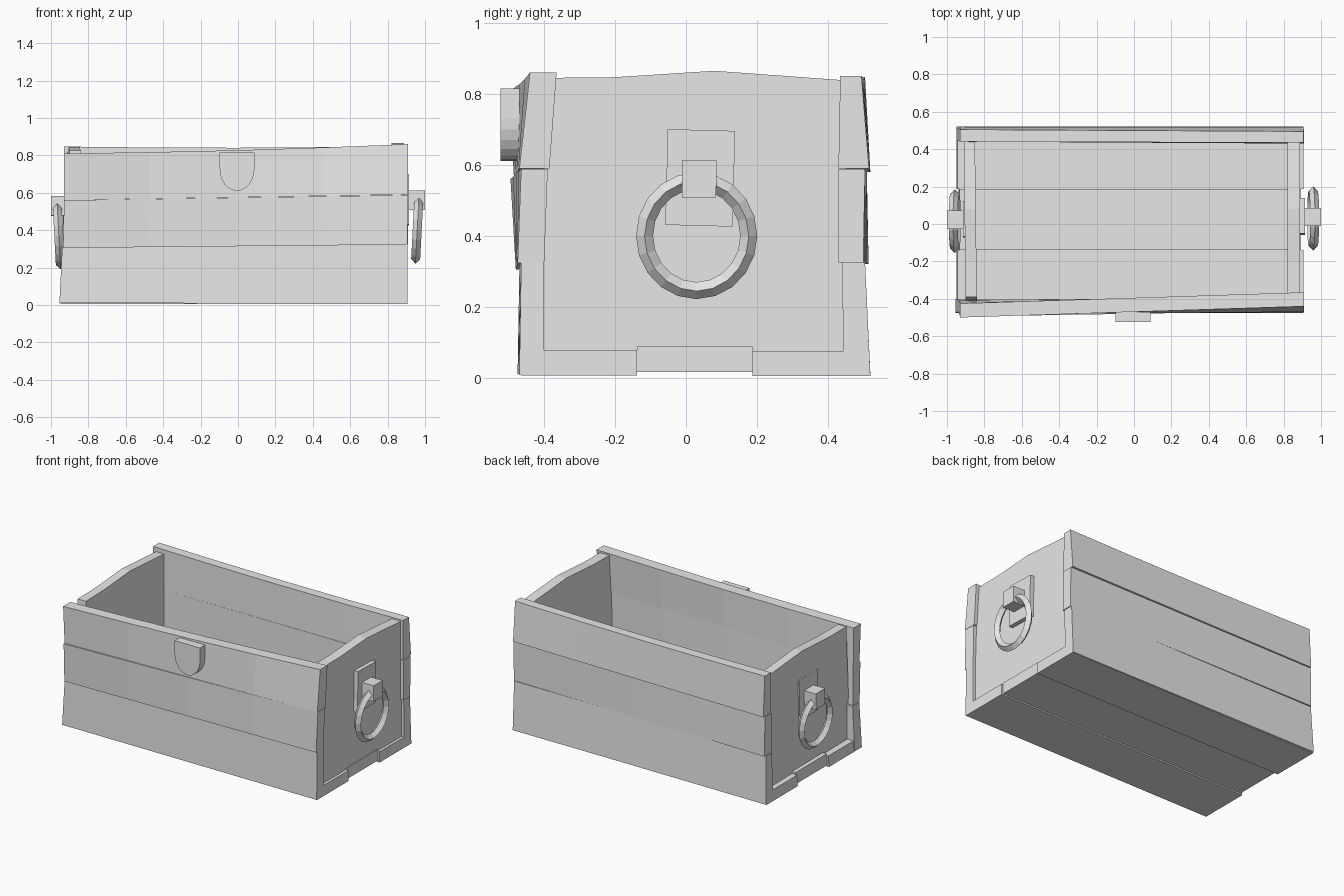
import bpy, bmesh
from math import pi, cos, sin, radians
from mathutils import Matrix, Vector

cube = bpy.data.objects.get("Cube")
if cube:
    bpy.data.objects.remove(cube, do_unlink=True)

grey = bpy.data.materials.new("plain grey")
grey.use_nodes = True
grey.diffuse_color = (0.8, 0.8, 0.8, 1)
grey.node_tree.nodes["Principled BSDF"].inputs["Base Color"].default_value = (0.8, 0.8, 0.8, 1)


def finish(name, bm):
    bmesh.ops.recalc_face_normals(bm, faces=bm.faces)
    mesh = bpy.data.meshes.new(name)
    bm.to_mesh(mesh)
    bm.free()
    mesh.materials.append(grey)
    obj = bpy.data.objects.new(name, mesh)
    bpy.context.collection.objects.link(obj)
    return obj


def loft(name, rings):
    """Join equal rings of points into a closed solid."""
    bm = bmesh.new()
    rows = [[bm.verts.new(p) for p in ring] for ring in rings]
    n = len(rows[0])
    for a, b in zip(rows, rows[1:]):
        for i in range(n):
            j = (i + 1) % n
            bm.faces.new((a[i], a[j], b[j], b[i]))
    bm.faces.new(rows[0])
    bm.faces.new(rows[-1])
    return finish(name, bm)


def plank(name, left, right, sag=0.0):
    """Each end is a top and a bottom edge: (x, y outer, y inner, z)."""
    def corners(end):
        (xt, ot, it, zt), (xb, ob, ib, zb) = end
        return [Vector(p) for p in ((xt, ot, zt), (xt, it, zt), (xb, ib, zb), (xb, ob, zb))]
    a, b = corners(left), corners(right)
    rings = []
    for k in range(5):
        t = k / 4
        drop = Vector((0, 0, -sag * sin(pi * t)))
        rings.append([p.lerp(q, t) + (drop if i < 2 else Vector()) for i, (p, q) in enumerate(zip(a, b))])
    return loft(name, rings)


# Front planks
plank("front_top_plank",
      ((-0.93, -0.50, -0.425, 0.81), (-0.93, -0.485, -0.42, 0.56)),
      ((0.91, -0.44, -0.365, 0.86), (0.91, -0.47, -0.385, 0.59)), 0.008)
plank("front_middle_plank",
      ((-0.93, -0.495, -0.42, 0.56), (-0.935, -0.48, -0.41, 0.305)),
      ((0.91, -0.465, -0.39, 0.588), (0.905, -0.475, -0.40, 0.323)))
plank("front_bottom_plank",
      ((-0.94, -0.47, -0.40, 0.305), (-0.955, -0.475, -0.40, 0.01)),
      ((0.905, -0.465, -0.40, 0.323), (0.905, -0.47, -0.40, 0.008)))

# Back planks
plank("back_top_plank",
      ((-0.93, 0.505, 0.44, 0.847), (-0.93, 0.52, 0.44, 0.58)),
      ((0.905, 0.495, 0.435, 0.85), (0.905, 0.516, 0.43, 0.59)), 0.008)
plank("back_middle_plank",
      ((-0.935, 0.51, 0.44, 0.58), (-0.935, 0.515, 0.44, 0.32)),
      ((0.91, 0.505, 0.43, 0.588), (0.91, 0.50, 0.43, 0.325)))
plank("back_bottom_plank",
      ((-0.94, 0.505, 0.445, 0.32), (-0.95, 0.52, 0.445, 0.01)),
      ((0.905, 0.505, 0.44, 0.325), (0.905, 0.52, 0.445, 0.005)))

# Floor planks
for name, y0, y1, low, high, out in (("front", -0.465, -0.138, 0.006, 0.077, 0),
                                     ("middle", -0.138, 0.188, 0.015, 0.088, 0.012),
                                     ("back", 0.188, 0.515, 0.004, 0.075, 0)):
    x0, x1 = -0.945 + out, 0.905 - out
    plank("floor_" + name + "_plank",
          ((x0, y0, y1, high), (x0 - 0.005, y0, y1, low)),
          ((x1, y0, y1, high), (x1, y0, y1, low)))

# End panels with a peaked top edge
outline = ((-0.43, 0.05), (0.46, 0.05), (0.45, 0.838), (0.26, 0.852),
           (0.08, 0.865), (-0.2, 0.847), (-0.39, 0.845))
loft("left_end_panel", [[(x, y, z) for y, z in outline] for x in (0.82, 0.887)])
loft("right_end_panel", [[(x - 0.012 * y, y, z - 0.02) for y, z in outline] for x in (-0.845, -0.905)])

# Lock plate with a rounded lower end
shield = [(0.093, 0.815), (-0.093, 0.815)]
shield += [(-0.093 * cos(pi * k / 12), 0.73 - 0.12 * sin(pi * k / 12)) for k in range(13)]
loft("lock_plate", [[(x - 0.005, y, z) for x, z in shield] for y in (-0.523, -0.47)])


def box(name, centre, size, tilt=0):
    bm = bmesh.new()
    bmesh.ops.create_cube(bm, size=1)
    bm.transform(Matrix.Translation(centre) @ Matrix.Rotation(radians(tilt), 4, "X")
                 @ Matrix.Diagonal((*size, 1)))
    return finish(name, bm)


# Ring handles, one on each end
for name, side, dy, dz in (("left", 1, 0, 0), ("right", -1, -0.015, -0.03)):
    box(name + "_handle_plate", (side * 0.895, 0.04 + dy, 0.563 + dz), (0.04, 0.19, 0.27), -1.5)
    box(name + "_handle_block", (side * 0.95, 0.037 + dy, 0.56 + dz), (0.1, 0.097, 0.105), -0.5)
    tilt = Matrix.Rotation(radians(3 * side), 4, "Y")
    place = Matrix.Translation((side * 0.958, 0.03 + dy, 0.4 + dz)) @ tilt
    rings = []
    bm = bmesh.new()
    for k in range(20):
        a = 2 * pi * k / 20
        ring = []
        for m in range(4):
            r, x = 0.024 * cos(pi * m / 2), 0.024 * sin(pi * m / 2)
            ring.append(bm.verts.new(place @ Vector((x, (0.147 + r) * cos(a), (0.155 + r) * sin(a)))))
        rings.append(ring)
    for k in range(20):
        for m in range(4):
            p, q, n = rings[k], rings[(k + 1) % 20], (m + 1) % 4
            bm.faces.new((p[m], p[n], q[n], q[m]))
    finish(name + "_handle_ring", bm)
